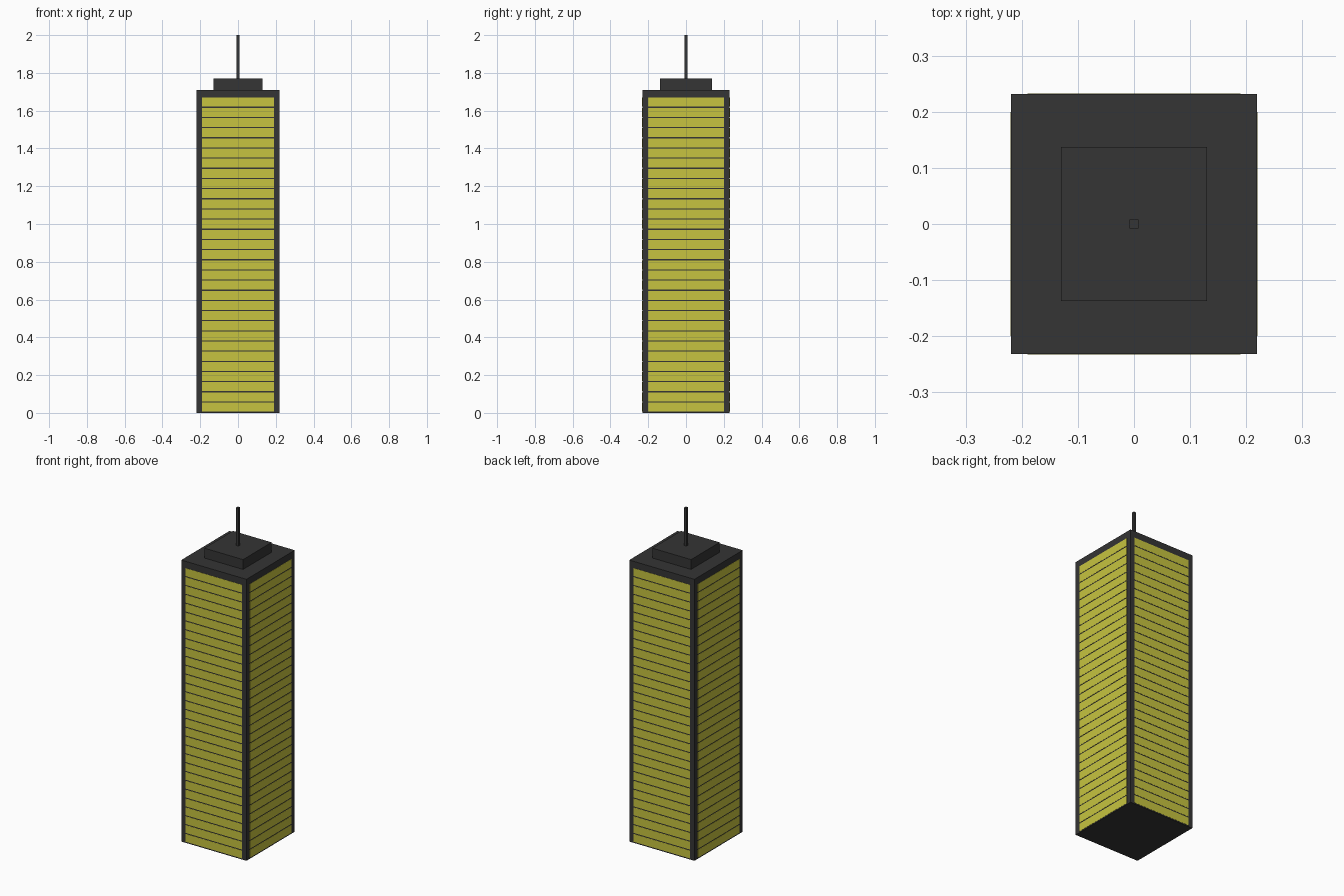
import bpy, bmesh
from mathutils import Matrix, Vector

if "Cube" in bpy.data.objects:
    bpy.data.objects.remove(bpy.data.objects["Cube"])


def material(name, color):
    m = bpy.data.materials.new(name)
    m.diffuse_color = color
    m.use_nodes = True
    m.node_tree.nodes["Principled BSDF"].inputs["Base Color"].default_value = m.diffuse_color
    return m


dark = material("dark_frame", (0.035, 0.035, 0.035, 1))
yellow = material("lit_glass", (0.57, 0.55, 0.05, 1))


def add_boxes(name, boxes, mat):
    """One object made of axis-aligned boxes given as (min, max) corners."""
    bm = bmesh.new()
    for lo, hi in boxes:
        lo, hi = Vector(lo), Vector(hi)
        mx = Matrix.Translation((lo + hi) / 2) @ Matrix.Diagonal((*(hi - lo), 1))
        bmesh.ops.create_cube(bm, size=1, matrix=mx)
    me = bpy.data.meshes.new(name)
    bm.to_mesh(me)
    bm.free()
    me.materials.append(mat)
    ob = bpy.data.objects.new(name, me)
    bpy.context.collection.objects.link(ob)
    return ob


HX, HY, SKIN = 0.22, 0.2325, 0.001
MARGIN_X, MARGIN_Y = 0.19, 0.20
FLOORS, PITCH, GAP = 31, 0.0538, 0.007

# Tower, roof block and mast
bx, by = HX - SKIN, HY - SKIN
add_boxes("tower_body", [((-bx, -by, 0), (bx, by, 1.71))], dark)
add_boxes("roof_block", [((-0.13, -0.137, 1.71), (0.13, 0.137, 1.77))], dark)
add_boxes("antenna", [((-0.008, -0.008, 1.77), (0.008, 0.008, 2.0))], dark)

# Window bands, one per floor on each facade
front_back, sides = [], []
for i in range(FLOORS):
    z0 = i * PITCH + GAP
    z1 = (i + 1) * PITCH + 0.001
    for s in (-1, 1):
        ya, yb = sorted((s * (by - 0.004), s * HY))
        front_back.append(((-MARGIN_X, ya, z0), (MARGIN_X, yb, z1)))
        xa, xb = sorted((s * (bx - 0.004), s * HX))
        sides.append(((xa, -MARGIN_Y, z0), (xb, MARGIN_Y, z1)))
add_boxes("front_back_windows", front_back, yellow)
add_boxes("side_windows", sides, yellow)
